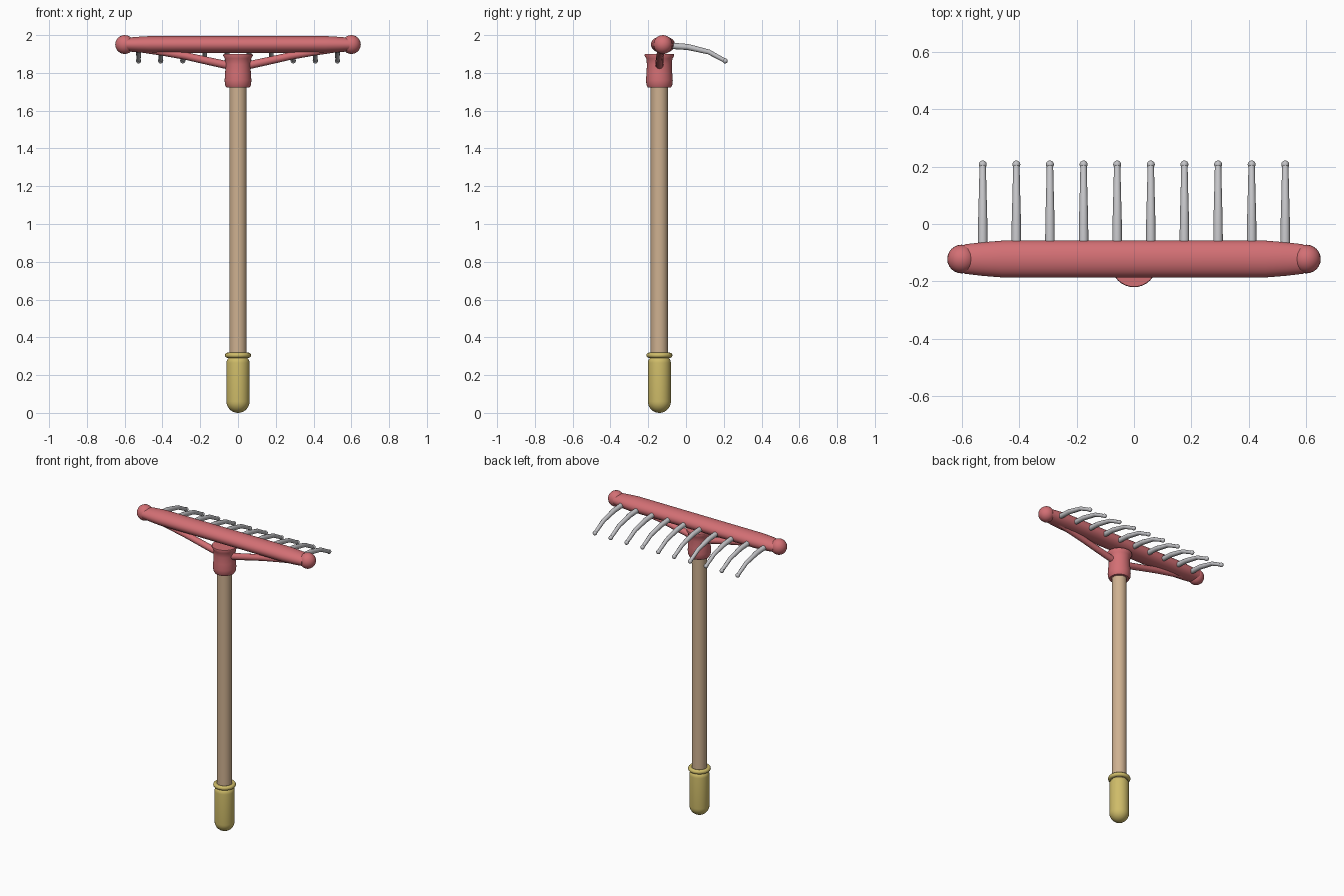
import bpy
import bmesh
from math import cos, sin, pi, radians
from mathutils import Matrix

cube = bpy.data.objects.get("Cube")
if cube:
    bpy.data.objects.remove(cube, do_unlink=True)

POLE_Y = -0.141
BAR_Y, BAR_Z = -0.122, 1.95


def material(name, colour):
    mat = bpy.data.materials.new(name)
    mat.use_nodes = True
    mat.diffuse_color = (*colour, 1)
    mat.node_tree.nodes["Principled BSDF"].inputs["Base Color"].default_value = (*colour, 1)
    return mat


RED = material("red paint", (0.65, 0.16, 0.175))
WOOD = material("pale wood", (0.62, 0.44, 0.28))
YELLOW = material("yellow grip", (0.62, 0.50, 0.14))
STEEL = material("grey steel", (0.55, 0.55, 0.57))


def finish(obj, mat, angle=45):
    obj.data.materials.clear()
    obj.data.materials.append(mat)
    bpy.ops.object.select_all(action="DESELECT")
    obj.select_set(True)
    bpy.context.view_layer.objects.active = obj
    bpy.ops.object.shade_smooth_by_angle(angle=radians(angle))


def lathe(name, profile, mat, matrix, sides=32):
    """Turn a (radius, height) profile around z, then place it."""
    bm = bmesh.new()
    rings = [[bm.verts.new((r * cos(2 * pi * i / sides), r * sin(2 * pi * i / sides), z))
              for i in range(sides)] for r, z in profile]
    for low, high in zip(rings, rings[1:]):
        for i in range(sides):
            j = (i + 1) % sides
            bm.faces.new((low[i], low[j], high[j], high[i]))
    bm.faces.new(rings[0][::-1])
    bm.faces.new(rings[-1])
    bm.transform(matrix)
    bmesh.ops.recalc_face_normals(bm, faces=bm.faces)
    mesh = bpy.data.meshes.new(name)
    bm.to_mesh(mesh)
    bm.free()
    obj = bpy.data.objects.new(name, mesh)
    bpy.context.collection.objects.link(obj)
    finish(obj, mat)


def tube(name, points, radii, mat):
    """Round rod along a path, with a radius at each point."""
    curve = bpy.data.curves.new(name, "CURVE")
    curve.dimensions = "3D"
    curve.bevel_depth = 1
    curve.bevel_resolution = 4
    curve.use_fill_caps = True
    spline = curve.splines.new("POLY")
    spline.points.add(len(points) - 1)
    for p, co, r in zip(spline.points, points, radii):
        p.co = (*co, 1)
        p.radius = r
    obj = bpy.data.objects.new(name, curve)
    bpy.context.collection.objects.link(obj)
    bpy.ops.object.select_all(action="DESELECT")
    obj.select_set(True)
    bpy.context.view_layer.objects.active = obj
    bpy.ops.object.convert(target="MESH")
    finish(bpy.context.object, mat)


def ball(name, location, radius, mat, segments=24):
    bpy.ops.mesh.primitive_uv_sphere_add(segments=segments, ring_count=segments // 2,
                                         radius=radius, location=location)
    obj = bpy.context.object
    obj.name = name
    finish(obj, mat)


on_pole = Matrix.Translation((0, POLE_Y, 0))

# Pole
lathe("pole", [(0.046, 0.25), (0.046, 1.76)], WOOD, on_pole)

# Grip with a domed end and a rounded shoulder
R = 0.061
dome = [(R * sin(a), R - R * cos(a)) for a in (pi / 2 * k / 8 for k in range(1, 9))]
shoulder = [(0.036 + 0.025 * cos(a), 0.265 + 0.03 * sin(a))
            for a in (pi / 2 * k / 5 for k in range(6))]
lathe("grip", [(0.001, 0)] + dome + shoulder, YELLOW, on_pole)

# Collar ring above the grip
bpy.ops.mesh.primitive_torus_add(major_segments=32, minor_segments=12, major_radius=0.055,
                                 minor_radius=0.014, location=(0, POLE_Y, 0.305))
bpy.context.object.name = "grip_collar"
finish(bpy.context.object, YELLOW)

# Flared socket joining the pole to the head
lathe("socket", [(0.040, 1.722), (0.061, 1.722), (0.068, 1.735), (0.071, 1.76),
                 (0.068, 1.80), (0.066, 1.845), (0.069, 1.875), (0.079, 1.892),
                 (0.077, 1.90), (0.04, 1.90)], RED, on_pole)

# Head bar, oval in section and tapered at both ends
lay_along_x = (Matrix.Translation((0, BAR_Y, BAR_Z)) @ Matrix.Rotation(pi / 2, 4, "Y")
               @ Matrix.Diagonal((1, 1.42, 1, 1)))
half = [(0.045, 0.46), (0.041, 0.53), (0.036, 0.59)]
lathe("head_bar", [(r, -x) for r, x in reversed(half)] + half, RED, lay_along_x)

# End balls and braces
for side, s in (("left", 1), ("right", -1)):
    ball(side + "_end_ball", (s * 0.6, BAR_Y, BAR_Z), 0.05, RED)
    tube(side + "_brace",
         [(s * x, y, z) for x, y, z in ((0.03, -0.141, 1.835), (0.10, -0.141, 1.85),
                                        (0.28, -0.138, 1.89), (0.40, -0.133, 1.91),
                                        (0.54, -0.124, 1.93))],
         [0.021, 0.021, 0.020, 0.019, 0.018], RED)

# Ten bent tines with rounded tips
for i in range(10):
    x = (i - 4.5) * 0.117
    tube(f"tine_{i + 1}", [(x, -0.10, 1.945), (x, 0.01, 1.937), (x, 0.12, 1.911),
                           (x, 0.207, 1.864)], [0.017, 0.016, 0.013, 0.011], STEEL)
    ball(f"tine_tip_{i + 1}", (x, 0.207, 1.864), 0.014, STEEL, 16)
